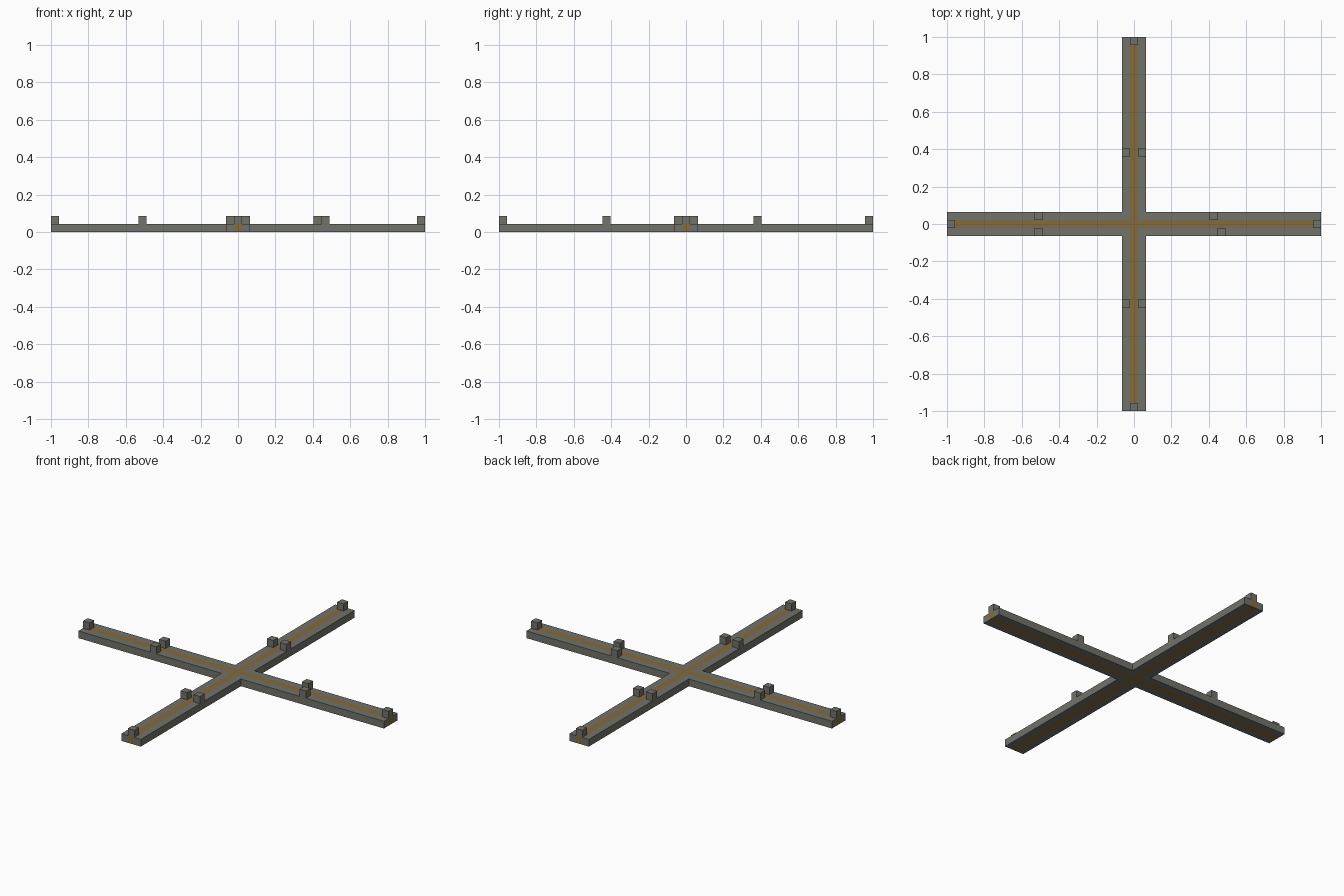
import bpy
import bmesh
from mathutils import Matrix, Vector

if "Cube" in bpy.data.objects:
    bpy.data.objects.remove(bpy.data.objects["Cube"], do_unlink=True)

U = 2 / 47          # one block; the cross is 47 blocks long
END = 23.5          # arm end, in blocks


def material(name, rgb):
    mat = bpy.data.materials.new(name)
    mat.use_nodes = True
    color = (*rgb, 1)
    mat.diffuse_color = color
    mat.node_tree.nodes["Principled BSDF"].inputs["Base Color"].default_value = color
    return mat


stone = material("grey stone", (0.165, 0.17, 0.145))
wood = material("brown wood", (0.235, 0.145, 0.05))


def box(name, low, high, mat):
    """Box between two corners given in blocks."""
    low, high = Vector(low) * U, Vector(high) * U
    bm = bmesh.new()
    bmesh.ops.create_cube(bm, size=1, matrix=Matrix.Translation((low + high) / 2)
                          @ Matrix.Diagonal((*(high - low), 1)))
    mesh = bpy.data.meshes.new(name)
    bm.to_mesh(mesh)
    bm.free()
    mesh.materials.append(mat)
    obj = bpy.data.objects.new(name, mesh)
    bpy.context.collection.objects.link(obj)


def block(name, x, y):
    """Single raised stone block on top of the cross."""
    box(name, (x - 0.5, y - 0.5, 1), (x + 0.5, y + 0.5, 2), stone)


# Wooden core strips
box("core_across", (-END, -0.5, 0), (END, 0.5, 1), wood)
box("core_front", (-0.5, -END, 0), (0.5, -0.5, 1), wood)
box("core_back", (-0.5, 0.5, 0), (0.5, END, 1), wood)

# Stone rails on both sides of each arm, and the block at each arm's end
for s, side in ((1, "left"), (-1, "right")):
    x0, x1 = sorted((s * 0.5, s * END))
    for t, face in ((1, "back"), (-1, "front")):
        y0, y1 = sorted((t * 0.5, t * 1.5))
        box(f"{side}_arm_{face}_rail", (x0, y0, 0), (x1, y1, 1), stone)
        a0, a1 = sorted((s * 0.5, s * 1.5))
        b0, b1 = sorted((t * 1.5, t * END))
        box(f"{face}_arm_{side}_rail", (a0, b0, 0), (a1, b1, 1), stone)
    block(f"{side}_end_block", s * 23, 0)
    block("back_end_block" if s > 0 else "front_end_block", 0, s * 23)

# Raised blocks along the rails
for s, side in ((1, "left"), (-1, "right")):
    block(f"back_arm_{side}_block", s, 9)
    block(f"front_arm_{side}_block", s, -10)
    block("right_arm_back_block" if s > 0 else "right_arm_front_block", -12, s)
block("left_arm_back_block", 10, 1)
block("left_arm_front_block", 11, -1)
